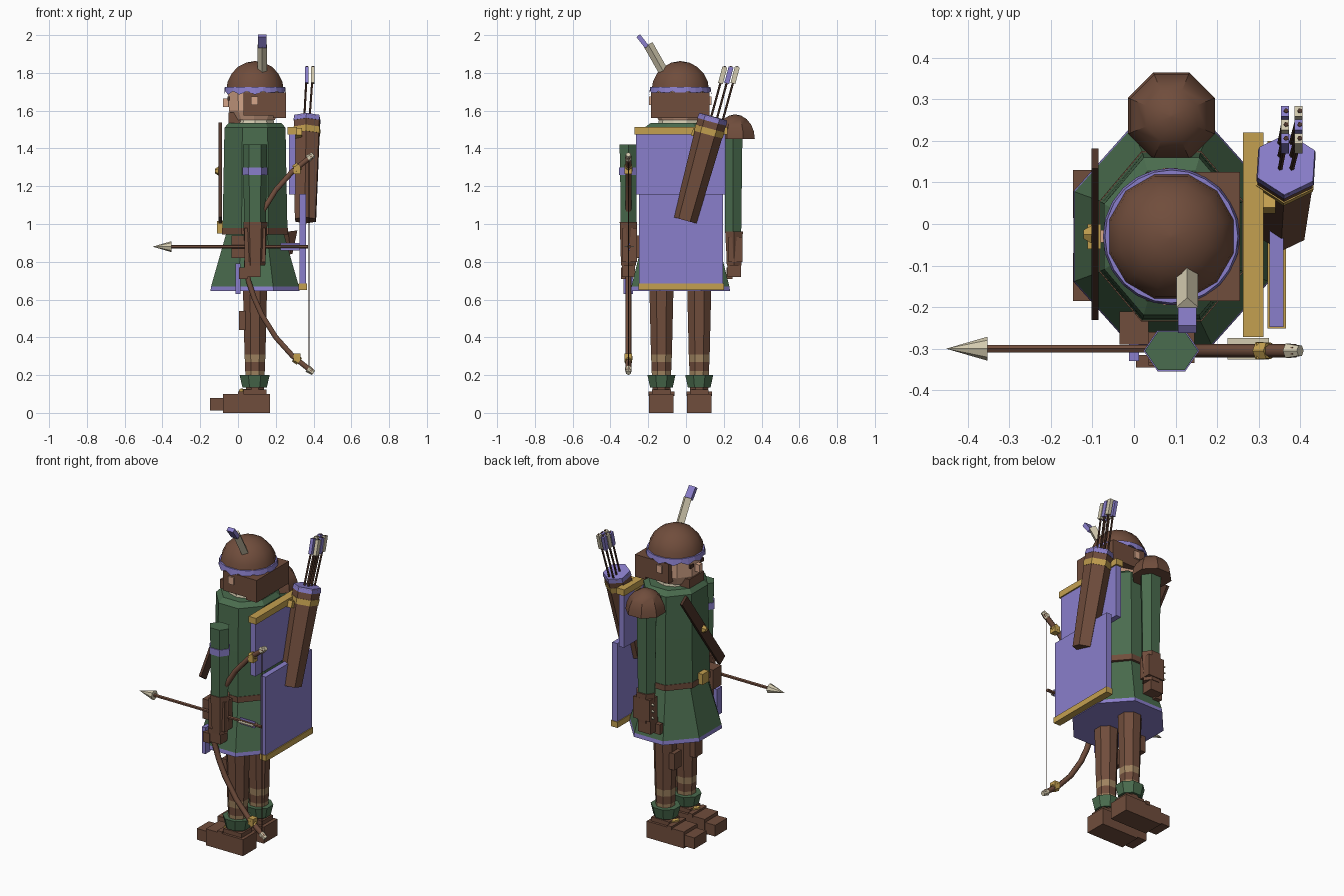
import bpy, bmesh, math
from mathutils import Vector, Matrix

if "Cube" in bpy.data.objects:
    bpy.data.objects.remove(bpy.data.objects["Cube"])

def material(name, rgb):
    m = bpy.data.materials.new(name)
    m.diffuse_color = [(c / 255 / 12.92 if c < 11 else ((c / 255 + .055) / 1.055) ** 2.4) for c in rgb] + [1]
    m.use_nodes = True
    m.node_tree.nodes["Principled BSDF"].inputs["Base Color"].default_value = m.diffuse_color
    return m

BROWN = material("leather brown", (112, 77, 60))
DARK = material("dark leather", (78, 52, 41))
GREEN = material("forest green", (74, 108, 78))
LAV = material("lavender cloth", (138, 127, 203))
GOLD = material("gold trim", (196, 160, 80))
CREAM = material("cream", (212, 203, 176))
SKIN = material("skin", (214, 166, 138))
TAN = material("tan wrap", (158, 130, 95))

def finish(name, bm, mats, smooth=0):
    bmesh.ops.recalc_face_normals(bm, faces=bm.faces[:])
    me = bpy.data.meshes.new(name)
    bm.to_mesh(me)
    bm.free()
    ob = bpy.data.objects.new(name, me)
    bpy.context.collection.objects.link(ob)
    for m in mats:
        me.materials.append(m)
    if smooth:
        bpy.ops.object.select_all(action='DESELECT')
        bpy.context.view_layer.objects.active = ob
        ob.select_set(True)
        bpy.ops.object.shade_smooth_by_angle(angle=math.radians(smooth))
    return ob

def box(name, x, y, z, mat, rot=None):
    """Box from three (low, high) ranges, optionally rotated about its centre."""
    c = Vector([(a + b) / 2 for a, b in (x, y, z)])
    m = Matrix.Translation(c) @ (rot or Matrix()) @ Matrix.Diagonal([b - a for a, b in (x, y, z)] + [1])
    bm = bmesh.new()
    bmesh.ops.create_cube(bm, size=1, matrix=m)
    return finish(name, bm, [mat])

def loft(name, cx, cy, rings, n, bands, phase=0, smooth=0):
    """Stack of n-gon rings (z, rx, ry); bands holds one material per level."""
    bm = bmesh.new()
    loops = []
    for z, rx, ry in rings:
        angs = [2 * math.pi * (i + phase) / n for i in range(n)]
        loops.append([bm.verts.new((cx + rx * math.cos(a), cy + ry * math.sin(a), z)) for a in angs])
    mats = list(dict.fromkeys(bands))
    for k in range(len(rings) - 1):
        for i in range(n):
            j = (i + 1) % n
            f = bm.faces.new((loops[k][i], loops[k][j], loops[k + 1][j], loops[k + 1][i]))
            f.material_index = mats.index(bands[min(k, len(bands) - 1)])
    for lp, m in ((loops[0], bands[0]), (loops[-1], bands[-1])):
        bm.faces.new(lp).material_index = mats.index(m)
    return finish(name, bm, mats, smooth)

def rod(name, p, q, r0, r1, mat, n=6, smooth=0):
    p, q = Vector(p), Vector(q)
    bm = bmesh.new()
    m = Matrix.Translation((p + q) / 2) @ (q - p).to_track_quat('Z', 'Y').to_matrix().to_4x4()
    bmesh.ops.create_cone(bm, cap_ends=True, segments=n, radius1=r0, radius2=r1, depth=(q - p).length, matrix=m)
    return finish(name, bm, [mat], smooth)

def dome(name, cx, cy, z, r, h, n, mat, smooth):
    rings = [(z + h * math.sin(a), r * math.cos(a), r * math.cos(a))
             for a in [math.radians(t) for t in (0, 18, 36, 54, 72, 88)]]
    return loft(name, cx, cy, rings, n, [mat], 0.5, smooth)

CX, CY = 0.09, -0.03

# tunic: flared skirt with hem, belt, torso and collar
loft("tunic_skirt", CX, CY, [(.645, .255, .285), (.668, .252, .281), (.95, .165, .205)], 8, [LAV, GREEN], .5)
loft("belt", CX, CY, [(.945, .188, .222), (.98, .188, .222)], 8, [BROWN], .5)
loft("torso", CX, CY, [(.965, .186, .219), (1.25, .18, .214), (1.51, .175, .205), (1.535, .15, .17)], 8, [GREEN], .5)
loft("neck", CX, CY, [(1.52, .11, .12), (1.57, .10, .11)], 10, [CREAM], .5)
box("belt_buckle", (-.112, -.075), (-.06, 0), (.95, 1.015), GOLD)
box("chest_strap", (-.102, -.086), (-.055, .005), (.96, 1.58), DARK,
    Matrix.Rotation(math.radians(-36), 4, 'X'))
rod("strap_brooch", (-.1, -.025, 1.28), (-.122, -.025, 1.28), .026, .012, GOLD)
box("belt_pouch", (-.035, .035), (-.29, -.21), (.82, .94), BROWN)
box("side_tassel", (-.012, .012), (-.33, -.28), (.63, .79), LAV)
rod("back_belt_flap", (.265, 0, .96), (.28, 0, .84), .05, .008, BROWN, 4)

# head: face, hood guards, cap with zigzag band
loft("face", .085, CY, [(1.55, .115, .115), (1.6, .14, .14), (1.71, .145, .145)], 10, [SKIN], .5)
box("nose", (-.08, -.04), (-.045, -.015), (1.62, 1.665), SKIN)
box("beard", (-.05, .05), (-.10, .04), (1.535, 1.59), BROWN)
box("back_guard", (.185, .255), (-.185, .125), (1.56, 1.695), BROWN)
for s, side in ((-1, "right"), (1, "left")):
    y = sorted((CY + s * .10, CY + s * .155))
    box(side + "_cheek_guard", (.03, .19), y, (1.575, 1.695), BROWN)
    e = sorted((CY + s * .15, CY + s * .165))
    box(side + "_ear", (.07, .105), e, (1.63, 1.675), SKIN)
    w = CY + s * .05
    box(side + "_eye", (-.056, -.045), (w - .015, w + .015), (1.655, 1.675), DARK)
band = loft("cap_band", CX, CY, [(1.685, .165, .165), (1.725, .16, .16)], 24, [LAV])
for i, v in enumerate(band.data.vertices[:24]):
    if i % 2:
        v.co.z += .018
dome("cap", CX, CY, 1.705, .158, .157, 12, BROWN, 40)
rod("feather", (.128, -.115, 1.80), (.128, -.20, 1.95), .026, .026, CREAM, 4).scale.x = 1
tilt = Matrix.Rotation(math.radians(38), 4, 'X')
box("feather_tip", (.106, .150), (-.242, -.218), (1.93, 2.005), LAV, tilt)

# legs and boots
for cy, side in ((-.13, "right"), (.07, "left")):
    loft(side + "_leg", .09, cy, [(.09, .05, .05), (.2, .055, .055), (.222, .056, .056), (.27, .058, .058),
         (.31, .06, .06), (.66, .069, .069)], 8, [BROWN, TAN, BROWN, TAN, BROWN], .5)
    loft(side + "_boot_cuff", .088, cy, [(.135, .07, .065), (.2, .086, .08)], 8, [GREEN], .5)
    box(side + "_boot", (-.08, .17), (cy - .065, cy + .065), (0, .1), BROWN)
    box(side + "_boot_toe", (-.147, -.08), (cy - .055, cy + .06), (.012, .08), BROWN)
    box(side + "_boot_ankle", (.03, .15), (cy - .05, cy + .05), (.09, .125), BROWN)
    box(side + "_boot_strap", (0, .03), (cy - .068, cy + .068), (.09, .112), BROWN)
    rod(side + "_boot_buckle", (.015, cy - .02, .115), (.04, cy + .02, .112), .014, .014, GOLD)
    box(side + "_knee_pad", (.005, .04), (cy - .035, cy + .035), (.44, .54), BROWN)

# arms with bracers and hands
loft("right_arm", .09, -.305, [(.95, .056, .048), (1.26, .062, .05), (1.42, .064, .054)], 6, [GREEN])
loft("right_arm_band", .09, -.305, [(1.26, .067, .057), (1.3, .067, .057)], 6, [LAV])
loft("left_arm", .09, .25, [(.9, .056, .048), (1.46, .066, .056)], 6, [GREEN])
for cy, top, side in ((-.305, 1.01, "right"), (.255, .96, "left")):
    loft(side + "_bracer", .092, cy, [(.78, .052, .045), (top, .064, .053)], 6, [BROWN])
    box(side + "_bracer_plate", (.035, .145), (cy - .03, cy + .045), (.8, top - .03), BROWN)
    box(side + "_hand", (.035, .12), (cy - .035, cy + .035), (.72, .80), BROWN)
    box(side + "_thumb", (.005, .05), (cy - .04, cy - .01), (.71, .77), BROWN)
for i in range(3):
    z = .82 + i * .04
    rod("bracer_lace", (.03, .28, z), (.015, .285, z), .008, .005, CREAM, 5)
dome("left_shoulder_guard", .09, .26, 1.45, .113, .13, 8, BROWN, 30)

# back banners with gold edging
box("upper_banner", (.27, .304), (-.265, .21), (1.155, 1.475), LAV)
box("upper_banner_trim", (.262, .312), (-.272, .22), (1.475, 1.513), GOLD)
box("lower_banner", (.326, .36), (-.248, .195), (.68, 1.16), LAV)
box("lower_banner_trim", (.321, .366), (-.252, .2), (.65, .685), GOLD)

# quiver and spare arrows
low, high = Vector((.357, -.005, 1.02)), Vector((.366, .142, 1.56))
rod("quiver", low, high, .063, .078, BROWN, 6)
rod("quiver_rim", low.lerp(high, .965), low.lerp(high, 1.015), .08, .077, LAV, 6)
rod("quiver_strap", low.lerp(high, .84), low.lerp(high, .9), .078, .08, GOLD, 6)
box("quiver_strap_end", (.27, .34), (.03, .11), (1.455, 1.495), GOLD, Matrix.Rotation(math.radians(-20), 4, 'X'))
for i in range(3):
    for x, dx, mat in ((.348, .018, LAV), (.375, .024, CREAM)):
        y = .115 + i * .033
        foot, tip = Vector((x, y, 1.5)), Vector((x + dx, y + .092, 1.835))
        rod("spare_arrow", foot, tip, .006, .006, DARK, 5)
        lean = (tip - foot).to_track_quat('Z', 'Y').to_matrix().to_4x4()
        c = foot.lerp(tip, .86)
        box("spare_fletching", (c.x - .01, c.x + .01), (c.y - .013, c.y + .013), (c.z - .045, c.z + .045),
            (LAV, CREAM)[(i + (mat == CREAM)) % 2] if i == 1 else mat,
            Matrix.Rotation(math.radians(-15), 4, 'X'))

# bow: mirrored curved limbs, fittings and string
half = [(.045, 0), (.055, .09), (.085, .18), (.125, .27), (.20, .39), (.29, .49), (.39, .57)]
BY, BZ = -.305, .79
path = [(x, BY, BZ - d) for x, d in half[:0:-1]] + [(x, BY, BZ + d) for x, d in half]
cu = bpy.data.curves.new("bow", 'CURVE')
cu.dimensions = '3D'
cu.bevel_depth, cu.bevel_resolution, cu.use_fill_caps = .016, 1, True
sp = cu.splines.new('POLY')
sp.points.add(len(path) - 1)
for pt, co in zip(sp.points, path):
    pt.co = (*co, 1)
cu.materials.append(BROWN)
bow = bpy.data.objects.new("bow", cu)
bpy.context.collection.objects.link(bow)
for s in (-1, 1):
    rod("bow_fitting", (.30, BY, BZ + s * .498), (.325, BY, BZ + s * .518), .024, .022, GOLD, 6)
    box("bow_fitting_block", (.295, .33), (BY - .02, BY + .02), (BZ + s * .495 - .02, BZ + s * .495 + .02), GOLD)
    rod("bow_tip", (.37, BY, BZ + s * .556), (.40, BY, BZ + s * .578), .02, .014, CREAM, 6)
rod("bow_string", (.375, BY, BZ - .56), (.375, BY, BZ + .56), .003, .003, DARK, 4)

# nocked arrow
rod("arrow_shaft", (.37, -.3, .88), (-.37, -.3, .88), .01, .01, BROWN, 6)
rod("arrow_head", (-.352, -.3, .88), (-.452, -.3, .88), .029, 0, CREAM, 8)
box("arrow_vane_flat", (.225, .325), (-.326, -.274), (.877, .883), CREAM)
box("arrow_vane_upright", (.225, .325), (-.303, -.297), (.86, .90), LAV)
